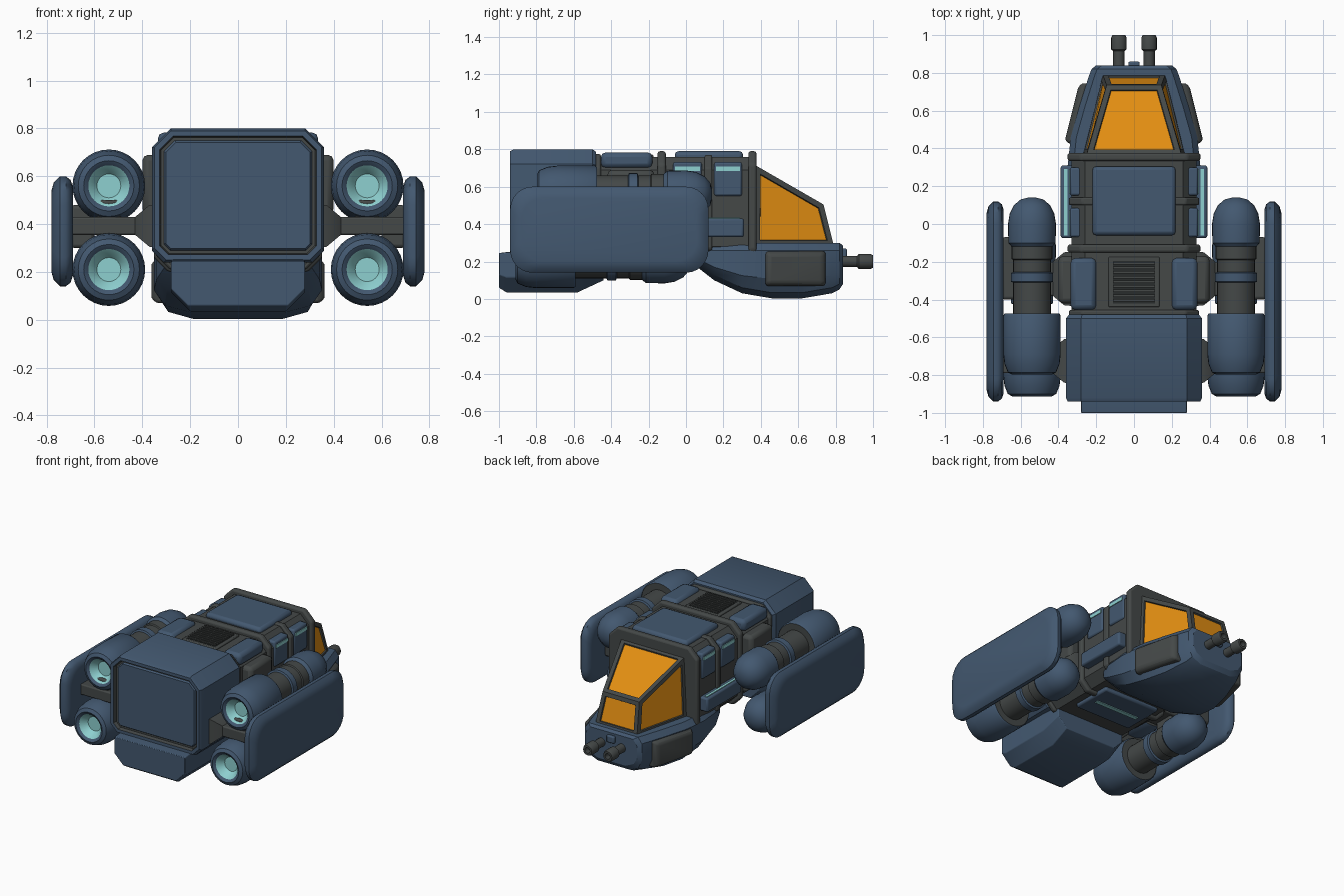
import bpy, bmesh, math

if "Cube" in bpy.data.objects:
    bpy.data.objects.remove(bpy.data.objects["Cube"])

def mat(name, col):
    m = bpy.data.materials.new(name)
    m.diffuse_color = (*col, 1)
    m.use_nodes = True
    m.node_tree.nodes["Principled BSDF"].inputs["Base Color"].default_value = m.diffuse_color
    return m

BLUE = mat("slate_blue", (0.056, 0.098, 0.162))
DARK = mat("dark_grey", (0.058, 0.065, 0.064))
ORANGE = mat("orange_glass", (0.76, 0.27, 0.006))
CYAN = mat("cyan_glow", (0.27, 0.63, 0.63))
BLACK = mat("vent_black", (0.022, 0.025, 0.025))

def finish(bm, name, mats, bevel=0, mirror=False, seg=2, smooth=35):
    bmesh.ops.recalc_face_normals(bm, faces=bm.faces)
    me = bpy.data.meshes.new(name)
    bm.to_mesh(me)
    bm.free()
    for m in mats:
        me.materials.append(m)
    ob = bpy.data.objects.new(name, me)
    bpy.context.collection.objects.link(ob)
    if bevel:
        b = ob.modifiers.new("bevel", 'BEVEL')
        b.width, b.segments, b.limit_method = bevel, seg, 'ANGLE'
        b.angle_limit = math.radians(25)
    if mirror:
        ob.modifiers.new("mirror", 'MIRROR').use_mirror_merge = False
    bpy.ops.object.select_all(action='DESELECT')
    ob.select_set(True)
    bpy.context.view_layer.objects.active = ob
    bpy.ops.object.shade_smooth_by_angle(angle=math.radians(smooth))
    return ob

def loft_bm(rings, rows=None):
    """Skin rings of points; rows gives a material index per band."""
    bm = bmesh.new()
    vs = [[bm.verts.new(p) for p in r] for r in rings]
    n = len(rings[0])
    for k in range(len(vs) - 1):
        for i in range(n):
            j = (i + 1) % n
            f = bm.faces.new((vs[k][i], vs[k][j], vs[k + 1][j], vs[k + 1][i]))
            f.material_index = rows[k] if rows else 0
    a, b = bm.faces.new(vs[0][::-1]), bm.faces.new(vs[-1])
    if rows:
        a.material_index, b.material_index = rows[0], rows[-1]
    return bm

def loft(name, rings, m, **kw):
    return finish(loft_bm(rings), name, [m], **kw)

def octo(y, w, z0, z1, ct, cb):
    """Chamfered rectangle in xz."""
    return [(x, y, z) for x, z in ((-w, z0 + cb), (-w + cb, z0), (w - cb, z0), (w, z0 + cb),
            (w, z1 - ct), (w - ct, z1), (-w + ct, z1), (-w, z1 - ct))]

def box(name, x0, x1, y0, y1, z0, z1, m, bevel=0.012, mirror=False):
    rings = [[(x0, y, z0), (x1, y, z0), (x1, y, z1), (x0, y, z1)] for y in (y0, y1)]
    return loft(name, rings, m, bevel=bevel, mirror=mirror)

# rear cargo block with recessed door
bm = loft_bm([octo(-0.94, 0.35, 0.25, 0.79, 0.07, 0.05), octo(-0.92, 0.36, 0.24, 0.80, 0.08, 0.05),
              octo(-0.50, 0.36, 0.24, 0.80, 0.08, 0.05), octo(-0.48, 0.345, 0.25, 0.785, 0.07, 0.05)])
bm.normal_update()
bmesh.ops.recalc_face_normals(bm, faces=bm.faces)
door = min(bm.faces, key=lambda f: f.calc_center_median().y)
for t, d, mi in ((0.022, 0, 0), (0.006, -0.025, 1), (0.012, 0, 1), (0.008, 0.012, 0)):
    r = bmesh.ops.inset_region(bm, faces=[door], thickness=t, depth=d, use_even_offset=True)
    for f in r["faces"]:
        f.material_index = mi
door.material_index = 0
finish(bm, "cargo_block", [BLUE, DARK])

# lower rear hold
loft("rear_hold", [octo(-1.0, 0.28, 0.06, 0.245, 0.005, 0.07), octo(-0.96, 0.28, 0.035, 0.25, 0.005, 0.08),
                   octo(-0.58, 0.28, 0.035, 0.27, 0.005, 0.08), octo(-0.44, 0.27, 0.10, 0.28, 0.005, 0.07)],
     BLUE, bevel=0.008)

# middle hull, bands and rib
loft("middle_hull", [octo(y, 0.33, 0.22, 0.76, 0.07, 0.06) for y in (-0.5, 0.37)], DARK)
for i, y in enumerate((-0.13, 0.355)):
    loft(f"hull_band_{i}", [octo(y + d, 0.352, 0.20, 0.79, 0.07, 0.06) for d in (-0.022, 0.022)],
         DARK, bevel=0.014, seg=3)
loft("rear_band", [octo(y, 0.345, 0.21, 0.775, 0.07, 0.06) for y in (-0.49, -0.455)], DARK, bevel=0.01)
loft("hull_rib", [octo(y, 0.345, 0.21, 0.77, 0.07, 0.06) for y in (0.10, 0.14)], DARK, bevel=0.008)

# roof, shoulder and side panels
box("roof_panel", -0.22, 0.22, -0.06, 0.305, 0.74, 0.79, BLUE, 0.02)
box("shoulder_panel", 0.20, 0.335, -0.455, -0.18, 0.70, 0.783, BLUE, 0.025, True)
for i, (a, b) in enumerate(((-0.07, 0.085), (0.15, 0.30))):
    box(f"side_panel_{i}", 0.26, 0.34, a, b, 0.55, 0.732, BLUE, 0.012, True)
    box(f"side_light_{i}", 0.33, 0.345, a + 0.01, b - 0.01, 0.685, 0.707, CYAN, 0, True)
box("side_sill", 0.30, 0.388, -0.075, 0.31, 0.33, 0.43, BLUE, 0.012, True)
box("sill_light", 0.352, 0.37, -0.06, 0.29, 0.425, 0.435, CYAN, 0, True)
box("side_equipment", 0.30, 0.40, -0.42, -0.17, 0.44, 0.69, DARK, 0.025, True)
box("belly_panel", -0.22, 0.22, -0.32, -0.02, 0.195, 0.24, BLUE, 0.012)
box("belly_light", -0.17, 0.17, -0.19, -0.16, 0.19, 0.2, CYAN, 0)

# roof vent with slats
box("vent_frame", -0.135, 0.135, -0.44, -0.175, 0.74, 0.772, DARK, 0.006)
box("vent_well", -0.112, 0.112, -0.42, -0.195, 0.77, 0.774, BLACK, 0)
for i in range(9):
    y = -0.41 + i * 0.0245
    box(f"vent_slat_{i}", -0.11, 0.11, y, y + 0.013, 0.772, 0.782, DARK, 0)

# nose hull
def nose_ring(y, w, z0, z1):
    half = [(w * 0.55, z0), (w * 0.87, z0 + 0.03), (w, z0 + (z1 - z0) * 0.35), (w, z1 - 0.04), (w - 0.03, z1)]
    return [(x, y, z) for x, z in half] + [(-x, y, z) for x, z in half[::-1]]
loft("nose_hull", [nose_ring(*s) for s in (
    (0.06, 0.31, 0.17, 0.30), (0.15, 0.34, 0.10, 0.30), (0.30, 0.352, 0.03, 0.30), (0.46, 0.335, 0.003, 0.30),
    (0.62, 0.29, 0.003, 0.30), (0.78, 0.24, 0.03, 0.30), (0.82, 0.225, 0.05, 0.30), (0.84, 0.20, 0.08, 0.285))],
    BLUE, smooth=25)
box("nose_stud", -0.03, 0.03, 0.82, 0.86, 0.22, 0.27, BLUE, 0.008)

# cockpit frame with inset glass
A = [(-0.27, 0.37, 0.285), (0.27, 0.37, 0.285), (0.25, 0.37, 0.715), (-0.25, 0.37, 0.715)]
B = [(-0.165, 0.79, 0.285), (0.165, 0.79, 0.285), (0.145, 0.735, 0.505), (-0.145, 0.735, 0.505)]
bm = loft_bm([A, B])
bmesh.ops.recalc_face_normals(bm, faces=bm.faces)
bm.normal_update()
panes = [f for f in bm.faces if f.normal.y > -0.5 and f.normal.z > -0.5]
bmesh.ops.inset_individual(bm, faces=panes, thickness=0.028, depth=0, use_even_offset=True)
bmesh.ops.inset_individual(bm, faces=panes, thickness=0.003, depth=-0.01, use_even_offset=True)
for f in panes:
    f.material_index = 1
finish(bm, "cockpit", [DARK, ORANGE], smooth=20)

# nose side pods
def pod_ring(x, d):
    return [(x - s, y, z) for y, z, s in ((0.425 + d, 0.07 + d, 0), (0.745 - d, 0.07 + d, 0.07),
            (0.745 - d, 0.255 - d, 0.07), (0.425 + d, 0.255 - d, 0))]
loft("nose_side_pod", [[(x * 0.6, y, z) for x, y, z in pod_ring(0.36, 0)], pod_ring(0.345, 0),
                       pod_ring(0.365, 0.02)], DARK, bevel=0.012, mirror=True)

# turned parts along y
def lathe(name, cx, cz, prof, mats, n=32):
    rings = [[(cx + r * math.cos(2 * math.pi * i / n), y, cz + r * math.sin(2 * math.pi * i / n))
              for i in range(n)] for r, y, _ in prof]
    finish(loft_bm(rings, [p[2] for p in prof[:-1]]), name, mats, mirror=True)

# twin guns
lathe("gun_barrel", 0.08, 0.20, [(0.03, 0.80, 0), (0.03, 0.915, 0), (0.041, 0.925, 0), (0.041, 0.985, 0),
      (0.034, 1.0, 0), (0.02, 1.0, 0), (0.02, 0.96, 0)], [DARK], 16)

# four engines: 0 blue, 1 dark, 2 cyan
PROF = [(0.05, -0.735, 2), (0.086, -0.785, 0), (0.105, -0.797, 0), (0.128, -0.785, 0), (0.146, -0.74, 0),
        (0.152, -0.69, 0), (0.152, -0.485, 0), (0.145, -0.475, 1), (0.10, -0.475, 1), (0.10, -0.31, 0),
        (0.112, -0.305, 0), (0.112, -0.26, 0), (0.10, -0.255, 1), (0.10, -0.19, 1), (0.108, -0.185, 1),
        (0.108, -0.12, 0), (0.125, -0.10, 0), (0.127, 0.0, 0), (0.118, 0.055, 0), (0.095, 0.10, 0),
        (0.06, 0.13, 0), (0.02, 0.14, 0)]
for nm, z, dy in (("upper", 0.56, 0), ("lower", 0.21, -0.115)):
    lathe(f"{nm}_engine", 0.54, z, [(r, y + dy, m) for r, y, m in PROF], [BLUE, DARK, CYAN])

# outer armour plates
def plate_ring(x, d, r=0.12):
    pts = []
    for k, (cy, cz) in enumerate(((0.12, 0.60), (-0.94, 0.60), (-0.94, 0.14), (0.12, 0.14))):
        sy, sz = (1, -1, -1, 1)[k], (1, 1, -1, -1)[k]
        for i in range(7):
            a = math.radians(90 * k + 15 * i)
            pts.append((x, cy - sy * (r + d) + r * math.cos(a), cz - sz * (r + d) + r * math.sin(a)))
    return pts
loft("armour_plate", [plate_ring(0.69, 0.045), plate_ring(0.70, 0.015), plate_ring(0.72, 0),
                      plate_ring(0.745, 0), plate_ring(0.77, 0.025), plate_ring(0.78, 0.06)],
     BLUE, mirror=True, smooth=45)

# pylons joining hull, engines and plates
for i, (a, b) in enumerate(((-0.79, -0.66), (-0.38, -0.20))):
    box(f"pylon_{i}", 0.30, 0.71, a, b, 0.355, 0.43, DARK, 0.008, True)
    loft(f"pylon_root_{i}", [[(x, a - d, 0.355 - d), (x, b + d, 0.355 - d), (x, b + d, 0.43 + d), (x, a - d, 0.43 + d)]
                             for x, d in ((0.32, 0.055), (0.37, 0.05), (0.43, 0.0))], DARK, mirror=True)
    for j, z in enumerate((0.32, 0.45)):
        box(f"engine_strut_{i}_{j}", 0.49, 0.59, a + 0.02, b - 0.02, z - 0.05, z + 0.05, DARK, 0.01, True)
box("plate_mount", 0.60, 0.70, -0.40, -0.07, 0.30, 0.48, DARK, 0.015, True)
